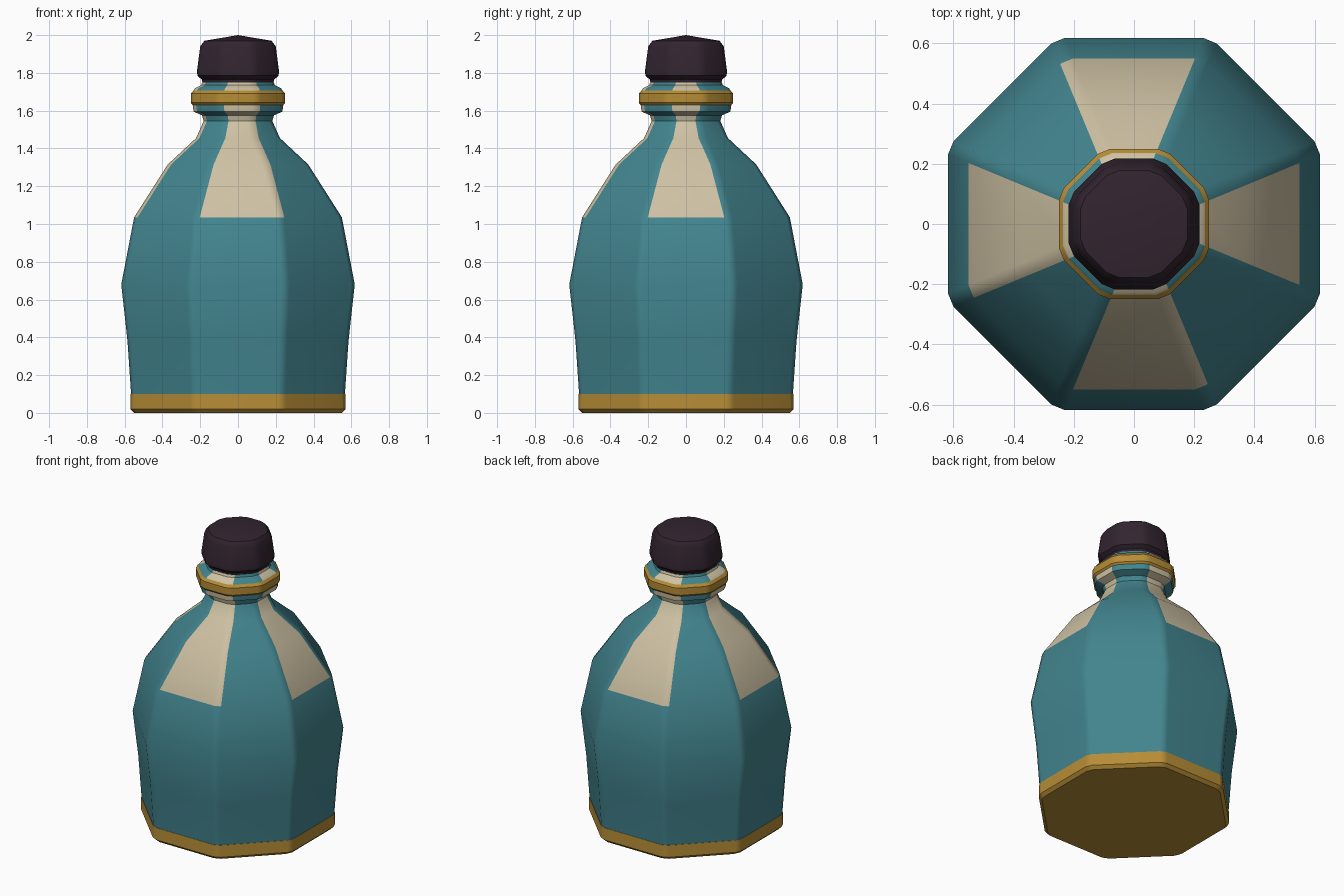
import bpy, bmesh, math

if "Cube" in bpy.data.objects:
    bpy.data.objects.remove(bpy.data.objects["Cube"])


def material(name, rgb):
    m = bpy.data.materials.new(name)
    m.diffuse_color = (*rgb, 1)
    m.use_nodes = True
    m.node_tree.nodes["Principled BSDF"].inputs["Base Color"].default_value = m.diffuse_color
    return m


teal = material("teal", (0.055, 0.232, 0.272))
cream = material("cream", (0.62, 0.54, 0.37))
gold = material("gold", (0.47, 0.265, 0.037))
dark = material("dark_plum", (0.032, 0.018, 0.029))

HALF = math.tan(math.pi / 8)


def ring_points(r, bevel=0.025):
    """Octagon with flats on the axes and chamfered corners; r is the apothem."""
    h = r * HALF
    d = min(bevel, h * 0.45)
    pts = []
    for k in range(8):
        a = k * math.pi / 4
        c, s = math.cos(a), math.sin(a)
        for t in (d - h, h - d):
            pts.append((r * c - t * s, r * s + t * c))
    return pts


def loft(name, profile, mats, rule=None, tip=None):
    """Stack chamfered octagons along (apothem, height) rows and close the ends."""
    bm = bmesh.new()
    rings = [[bm.verts.new((x, y, z)) for x, y in ring_points(r)] for r, z in profile]
    for i in range(len(rings) - 1):
        lo, hi = rings[i], rings[i + 1]
        zmid = (profile[i][1] + profile[i + 1][1]) / 2
        for j in range(16):
            n = (j + 1) % 16
            f = bm.faces.new((lo[j], lo[n], hi[n], hi[j]))
            if rule:
                f.material_index = rule(j, zmid)
    bm.faces.new(rings[0][::-1])
    if tip is None:
        bm.faces.new(rings[-1])
    else:
        v = bm.verts.new((0, 0, tip))
        for j in range(16):
            bm.faces.new((rings[-1][j], rings[-1][(j + 1) % 16], v))
    me = bpy.data.meshes.new(name)
    bm.to_mesh(me)
    bm.free()
    for m in mats:
        me.materials.append(m)
    ob = bpy.data.objects.new(name, me)
    bpy.context.collection.objects.link(ob)
    bpy.ops.object.select_all(action='DESELECT')
    ob.select_set(True)
    bpy.context.view_layer.objects.active = ob
    bpy.ops.object.shade_smooth_by_angle(angle=math.radians(30))
    wn = ob.modifiers.new("weighted_normals", 'WEIGHTED_NORMAL')
    wn.keep_sharp = True
    return ob


# Cream panels: the four axis-facing sides of the shoulder, with one chamfer on three
def panel(j, z):
    return int(z > 1.035 and (j % 4 == 0 or j in (5, 9, 13)))


# Gold foot band
loft("base_band", [(0.55, 0), (0.57, 0.02), (0.568, 0.10)], [gold])

# Bottle body, shoulder, neck and lip
loft("bottle_body",
     [(0.566, 0.10), (0.585, 0.38), (0.618, 0.68), (0.55, 1.035), (0.372, 1.315),
      (0.222, 1.455), (0.182, 1.545), (0.19, 1.575), (0.235, 1.595), (0.24, 1.63),
      (0.24, 1.70), (0.228, 1.718), (0.195, 1.735), (0.19, 1.75)],
     [teal, cream], panel)

# Gold collar around the lip
loft("collar_ring", [(0.236, 1.625), (0.25, 1.642), (0.25, 1.69), (0.23, 1.713)], [gold])

# Stopper
loft("stopper",
     [(0.185, 1.735), (0.192, 1.765), (0.215, 1.785), (0.217, 1.81), (0.20, 1.94), (0.178, 1.97)],
     [dark], tip=2.0)
